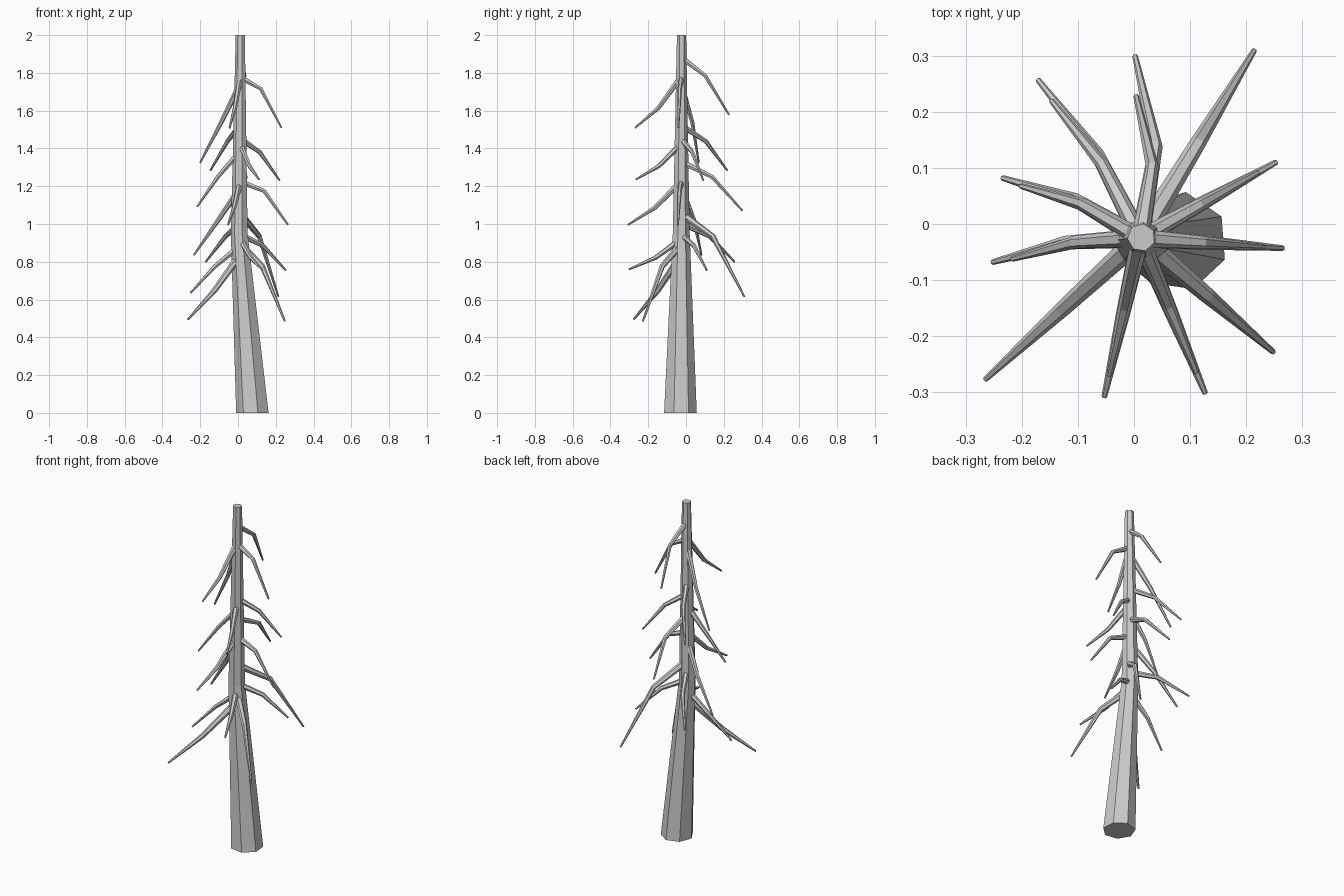
import bpy, math
from mathutils import Vector

if "Cube" in bpy.data.objects:
    bpy.data.objects.remove(bpy.data.objects["Cube"])


def tube(name, points, radii, sides, phase=0.0, level=False):
    """Flat-shaded tapered tube through points, capped at both ends."""
    pts = [Vector(p) for p in points]
    verts, faces = [], []
    for i, p in enumerate(pts):
        t = (pts[min(i + 1, len(pts) - 1)] - pts[max(i - 1, 0)]).normalized()
        if level:
            t = Vector((0, 0, 1))
        u = t.cross(Vector((0, -1, 0) if level else (0, 0, 1))).normalized()
        v = t.cross(u)
        for k in range(sides):
            a = phase + 2 * math.pi * k / sides
            verts.append(p + radii[i] * (math.cos(a) * u + math.sin(a) * v))
    for i in range(len(pts) - 1):
        for k in range(sides):
            a, b = i * sides + k, i * sides + (k + 1) % sides
            faces.append((a, b, b + sides, a + sides))
    faces.append(tuple(reversed(range(sides))))
    faces.append(tuple(range(len(verts) - sides, len(verts))))
    me = bpy.data.meshes.new(name)
    me.from_pydata(verts, [], faces)
    me.update()
    ob = bpy.data.objects.new(name, me)
    bpy.context.collection.objects.link(ob)


def branch(name, tip, lift, rise, sway, r):
    """Drooping branch: trunk axis -> elbow halfway out -> tip."""
    root = Vector((.011, -.025, tip.z + lift + rise))
    d = tip - root
    elbow = root + d * .5 + Vector((d.y, -d.x, 0)) * sway
    elbow.z = tip.z + lift
    tube(name, [root, elbow, tip], [r, r * .72, .005], 6)


# Trunk: leaning seven-sided base that straightens above the bend
tube("trunk", [(.079, -.031, 0), (.008, -.026, .95), (.013, -.024, 2)],
     [.089, .046, .025], 7, math.radians(30), level=True)

# Lower branches: tip x, y, z, elbow height over tip, root height over elbow,
# sideways bend of the elbow
lower = [
    (-.265, -.277, .495, .15, .19, 0), (.248, -.228, .485, .29, .12, 0),
    (.214, .309, .615, .32, .12, 0), (-.252, -.068, .635, .14, .11, .05),
    (.253, .11, .755, .13, .06, 0), (.127, -.302, .76, .06, .1, 0),
    (-.171, .257, .80, .135, .07, .05), (-.234, .082, .835, .185, .17, .06),
    (.265, -.043, .995, .18, .05, 0), (-.053, -.308, .995, .09, .14, 0),
    (.002, .299, 1.07, .18, .08, .1),
]
for i, (x, y, z, lift, rise, sway) in enumerate(lower):
    branch(f"lower_branch_{i + 1}", Vector((x, y, z)), lift, rise, sway,
           .020 if i < 3 else .017)
    # All but the three lowest repeat higher up, a little shorter
    if i >= 3:
        s = .865 if i < 10 else .78
        tip = Vector((.011 + (x - .011) * s, -.025 + (y + .025) * s,
                      z * 1.16 + (.355 if i < 10 else .337)))
        branch(f"upper_branch_{i + 1}", tip, lift * 1.15, rise * 1.2,
               sway, .016)
